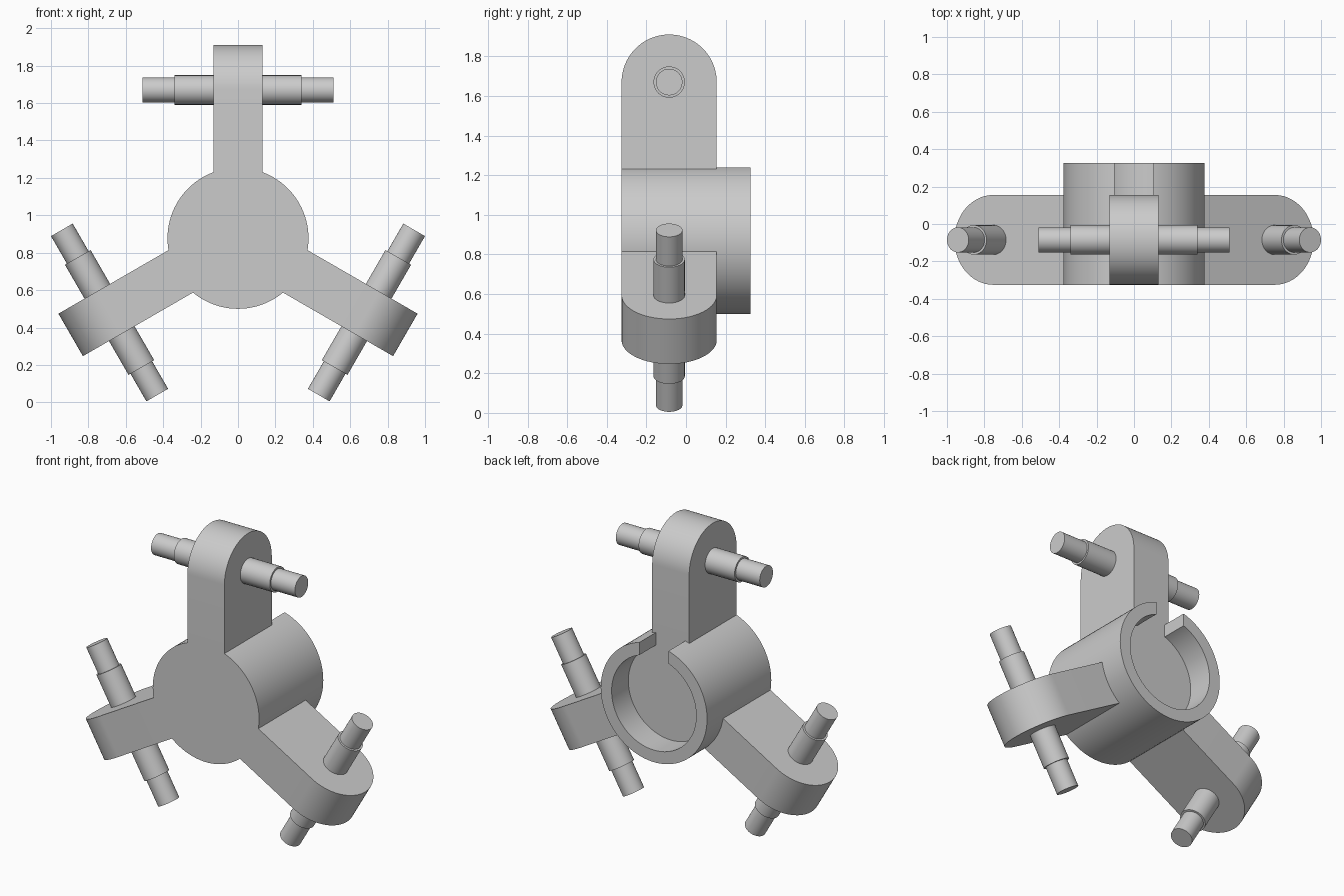
import bpy
import bmesh
from math import pi, sin, cos, radians
from mathutils import Matrix, Vector

default = bpy.data.objects.get("Cube")
if default:
    bpy.data.objects.remove(default, do_unlink=True)

HUB_Z = 0.877       # height of the hub axis
FRONT, STEP, BACK = -0.325, 0.155, 0.325
MID = (FRONT + STEP) / 2
ARM_R = (STEP - FRONT) / 2
PIN_AT = 0.793      # distance from hub axis to pin axis

grey = bpy.data.materials.new("plain_grey")
grey.use_nodes = True
colour = (0.6, 0.6, 0.6, 1)
grey.diffuse_color = colour
grey.node_tree.nodes["Principled BSDF"].inputs["Base Color"].default_value = colour


def finish(bm, name, matrix):
    """Turn a bmesh into a grey object with sharp edges kept."""
    bmesh.ops.remove_doubles(bm, verts=bm.verts, dist=1e-5)
    bmesh.ops.transform(bm, matrix=matrix, verts=bm.verts)
    bmesh.ops.recalc_face_normals(bm, faces=bm.faces)
    mesh = bpy.data.meshes.new(name)
    bm.to_mesh(mesh)
    bm.free()
    mesh.materials.append(grey)
    obj = bpy.data.objects.new(name, mesh)
    bpy.context.collection.objects.link(obj)
    return obj


def lathe(name, profile, matrix, steps):
    """Spin (radius, height) points around local z."""
    bm = bmesh.new()
    verts = [bm.verts.new((r, 0, h)) for r, h in profile]
    edges = [bm.edges.new(pair) for pair in zip(verts, verts[1:])]
    bmesh.ops.spin(bm, geom=verts + edges, cent=(0, 0, 0), axis=(0, 0, 1),
                   angle=2 * pi, steps=steps)
    return finish(bm, name, matrix)


def smooth(obj):
    bpy.ops.object.select_all(action='DESELECT')
    obj.select_set(True)
    bpy.context.view_layer.objects.active = obj
    bpy.ops.object.shade_smooth_by_angle(angle=radians(30))


hub_centre = Matrix.Translation((0, 0, HUB_Z))

# Hub: solid drum with a round pocket in the back
hub = lathe("hub", [(0, FRONT), (0.377, FRONT), (0.377, BACK), (0.3, BACK),
                    (0.3, STEP), (0, STEP)],
            hub_centre @ Matrix.Rotation(-pi / 2, 4, 'X'), 96)

# Notch through the top of the pocket rim
bm = bmesh.new()
bmesh.ops.create_cube(bm, size=1)
cutter = finish(bm, "notch_cutter", Matrix.Translation((0, STEP + 0.15, HUB_Z + 0.35))
                @ Matrix.Diagonal((0.206, 0.3, 0.3, 1)))
cutter.hide_render = True
cutter.hide_viewport = True
cut = hub.modifiers.new("notch", 'BOOLEAN')
cut.operation = 'DIFFERENCE'
cut.solver = 'EXACT'
cut.object = cutter
bpy.context.view_layer.objects.active = hub
bpy.ops.object.modifier_apply(modifier=cut.name)
bpy.data.objects.remove(cutter, do_unlink=True)
smooth(hub)

# Three round-ended arms, each with a stepped pin across its tip
half_pin = [(0, 0.51), (0.067, 0.51), (0.067, 0.34), (0.079, 0.34)]
pin_profile = half_pin + [(r, -h) for r, h in reversed(half_pin)]

for name, turn in (("top", 0), ("left", 120), ("right", 240)):
    place = hub_centre @ Matrix.Rotation(radians(turn), 4, 'Y')

    bm = bmesh.new()
    outline = [(STEP, 0.32), (FRONT, 0.32)]
    outline += [(MID - ARM_R * cos(pi * i / 40), PIN_AT + ARM_R * sin(pi * i / 40))
                for i in range(41)]
    face = bm.faces.new([bm.verts.new((-0.131, y, z)) for y, z in outline])
    side = bmesh.ops.extrude_face_region(bm, geom=[face])["geom"]
    moved = [v for v in side if isinstance(v, bmesh.types.BMVert)]
    bmesh.ops.translate(bm, verts=moved, vec=Vector((0.262, 0, 0)))
    smooth(finish(bm, name + "_arm", place))

    across = Matrix.Translation((0, MID, PIN_AT)) @ Matrix.Rotation(pi / 2, 4, 'Y')
    smooth(lathe(name + "_pin", pin_profile, place @ across, 48))
